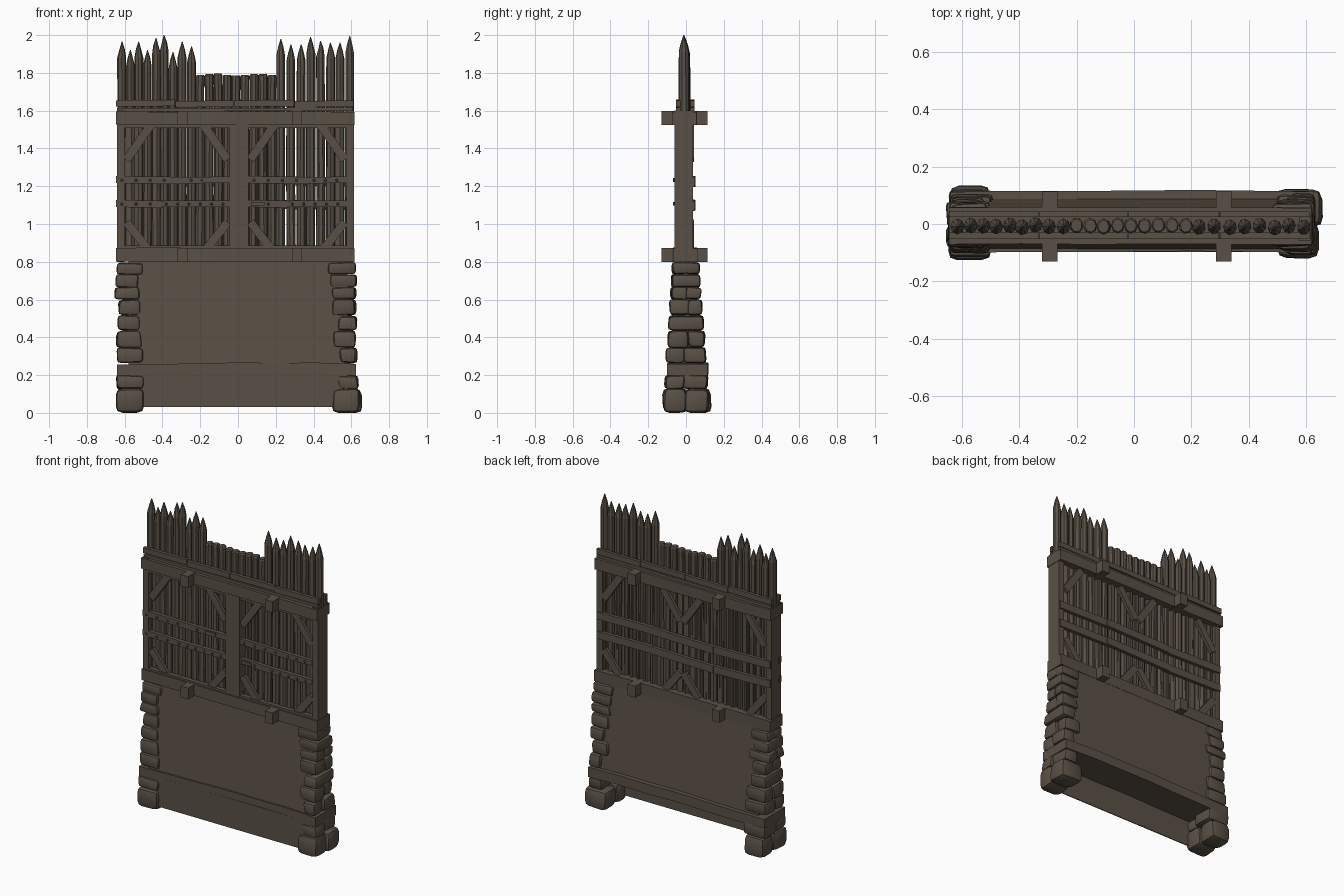
import bpy, bmesh, math, random
from mathutils import Vector

if "Cube" in bpy.data.objects:
    bpy.data.objects.remove(bpy.data.objects["Cube"])

random.seed(4)
R = random.uniform


def material(name, rgb):
    m = bpy.data.materials.new(name)
    m.diffuse_color = (*rgb, 1)
    m.use_nodes = True
    m.node_tree.nodes["Principled BSDF"].inputs["Base Color"].default_value = m.diffuse_color
    return m


BROWN = material("weathered brown", (0.102, 0.081, 0.061))


def finish(name, bm, smooth=None):
    bmesh.ops.recalc_face_normals(bm, faces=bm.faces)
    me = bpy.data.meshes.new(name)
    bm.to_mesh(me)
    bm.free()
    me.materials.append(BROWN)
    if smooth:
        me.shade_smooth()
        me.set_sharp_from_angle(angle=math.radians(smooth))
    ob = bpy.data.objects.new(name, me)
    bpy.context.collection.objects.link(ob)
    return ob


def skin(bm, rings):
    """Join rings of equal length and close both ends."""
    n = len(rings[0])
    for a, b in zip(rings, rings[1:]):
        for k in range(n):
            bm.faces.new((a[k], a[(k + 1) % n], b[(k + 1) % n], b[k]))
    bm.faces.new(rings[0])
    bm.faces.new(rings[-1])


def beam(name, p0, p1, w, y0, y1, n=1, wob=0.0):
    """Plank between two x,z points, w wide in the front plane, y0..y1 deep."""
    bm = bmesh.new()
    a, b = Vector(p0), Vector(p1)
    d = (b - a).normalized()
    s = Vector((-d.y, d.x)) * w / 2
    rings = []
    for i in range(n + 1):
        c = a.lerp(b, i / n)
        oz, oy = R(-wob, wob), R(-wob, wob)
        rings.append([bm.verts.new((q.x, y + oy, q.y + oz)) for q, y in
                      ((c - s, y0), (c + s, y0), (c + s, y1), (c - s, y1))])
    skin(bm, rings)
    return finish(name, bm)


def stone(name, x0, x1, y0, y1, z0, z1):
    bm = bmesh.new()
    bmesh.ops.create_cube(bm, size=1)
    j = 0.007
    for v in bm.verts:
        v.co = ((x0 + x1) / 2 + v.co.x * (x1 - x0) + R(-j, j),
                (y0 + y1) / 2 + v.co.y * (y1 - y0) + R(-j, j),
                max(0, (z0 + z1) / 2 + v.co.z * (z1 - z0) + R(-j, j) * 0.7))
    bmesh.ops.bevel(bm, geom=bm.edges[:], offset=min(z1 - z0, x1 - x0) * 0.26,
                    segments=2, profile=0.55, affect='EDGES')
    finish(name, bm, 40)


def stake(name, x, r, z0, z1, pointed):
    bm = bmesh.new()
    n, turn, y = 8, R(0, 1), R(-0.005, 0.005) - 0.008
    zs = [(z0, r), (z0 + 0.45, r * 0.96), (z1 - 0.085, r * 0.93)]
    if pointed:
        zs += [(z1 - 0.04, r * 0.55), (z1, r * 0.08)]
    else:
        zs += [(z1 - 0.008, r * 0.95), (z1, r * 0.75)]
    rings = []
    for z, rad in zs:
        ox = R(-0.002, 0.002)
        rings.append([bm.verts.new((x + ox + rad * math.cos(turn + k * math.tau / n),
                                    y + 1.15 * rad * math.sin(turn + k * math.tau / n), z))
                      for k in range(n)])
    skin(bm, rings)
    finish(name, bm)


def nails(name, xs, z, y):
    bm = bmesh.new()
    for x in xs:
        rings = [[bm.verts.new((x + r * math.cos(k * math.tau / 6), yy,
                                z + r * math.sin(k * math.tau / 6))) for k in range(6)]
                 for r, yy in ((0.008, y + 0.004), (0.008, y - 0.003), (0.004, y - 0.006))]
        skin(bm, rings)
    finish(name, bm)


# Tapered lower wall, open at the back below the sill, with a thin front skirt
wall = beam("lower_wall", (0, 0.22), (0, 0.82), 1.16, -0.09, 0.09)
for v in wall.data.vertices:
    if v.co.z > 0.5:
        v.co.y *= 0.6
beam("front_skirt", (0, 0.03), (0, 0.22), 1.16, -0.098, -0.092)

# Corner stones: rows as bottom, top, left outer, left inner, right inner, right outer
rows = [(0.0, 0.13, -.645, -.50, .50, .645), (0.125, 0.2, -.64, -.50, .53, .635),
        (0.265, 0.345, -.64, -.50, .54, .62), (0.345, 0.435, -.645, -.51, .50, .62),
        (0.435, 0.515, -.64, -.52, .53, .63), (0.515, 0.6, -.63, -.52, .50, .62),
        (0.6, 0.665, -.65, -.52, .50, .625), (0.665, 0.735, -.645, -.53, .49, .625),
        (0.735, 0.795, -.64, -.51, .48, .62)]
for i, (z0, z1, a, b, c, d) in enumerate(rows):
    h = 0.122 - 0.07 * z0
    for side, x0, x1 in (("left", a, b), ("right", c, d)):
        if i % 3 == 1 and i > 1:
            stone(f"{side}_corner_stone", x0, x1, -h, h, z0, z1)
        else:
            m = R(-0.015, 0.015)
            back = h + (0.01 if side == "left" and i == 0 else 0)
            stone(f"{side}_corner_stone_front", x0, x1, -h, m + .004, z0, z1)
            stone(f"{side}_corner_stone_back", x0 + R(-.005, .005), x1 + R(-.015, .015),
                  m - .004, back, z0, z1)

# Heavy horizontal timbers
beam("low_sill", (-0.64, 0.23), (0.625, 0.23), 0.062, -0.1, 0.113, 6, 0.006)
beam("middle_sill", (-0.645, 0.837), (0.618, 0.837), 0.072, -0.07, 0.058, 5, 0.002)
beam("top_beam", (-0.645, 1.56), (0.618, 1.56), 0.07, -0.07, 0.058, 5, 0.002)
for y0, y1, side in ((-0.052, -0.03, "front"), (0.024, 0.044, "back")):
    for x0, x1, z in ((-0.645, -0.33, 1.638), (-0.33, -0.02, 1.634),
                      (-0.02, 0.3, 1.637), (0.3, 0.615, 1.634)):
        beam(f"palisade_rail_{side}", (x0, z), (x1 - 0.003, z + 0.003), 0.034, y0, y1)
    beam(f"palisade_ledge_{side}", (-0.64, 1.605), (0.61, 1.607), 0.018, y0, y1)

# Square joist ends sticking out front and back
for x in (-0.293, 0.312):
    for z in (0.837, 1.56):
        beam("joist", (x - 0.027, z), (x + 0.027, z), 0.074, -0.13, 0.113)

# Palisade: long pointed stakes at the sides, short blunt ones in the gap
left = zip((-.615, -.57, -.525, -.48, -.433, -.39, -.343, -.295, -.247),
           (1.965, 1.92, 1.965, 1.92, 1.985, 2.0, 1.91, 1.965, 1.94))
right = zip((.225, .28, .335, .385, .438, .49, .54, .59),
            (1.98, 1.95, 1.95, 1.99, 1.97, 1.96, 1.96, 1.995))
for x, top in list(left) + list(right):
    stake("pointed_stake", x, 0.0255, 0.83, top, True)
for i in range(9):
    stake("blunt_stake", -0.2 + i * 0.0475, 0.0255, 0.83, 1.79 + R(-.006, .006), False)
# Slim battens that break up the stake wall
for i in range(25):
    x = -0.59 + i * 0.0485 + R(-.004, .004)
    for y in (-0.028, 0.012):
        beam("slim_batten", (x, 0.85), (x + R(-.004, .004), 1.54), 0.014, y, y + 0.01)

# Posts
beam("left_post", (-0.62, 0.8), (-0.62, 1.6), 0.04, -0.06, 0.037)
beam("right_post", (0.595, 0.8), (0.595, 1.6), 0.04, -0.06, 0.037)
beam("centre_post", (0.005, 0.87), (0.005, 1.53), 0.1, -0.062, -0.02)
beam("front_head_strip", (-0.6, 1.517), (0.58, 1.517), 0.02, -0.06, -0.03)
beam("front_foot_strip", (-0.6, 0.878), (0.58, 0.878), 0.016, -0.06, -0.03)

# Corner braces of both panels, front and back
for y0, y1, gap in ((-0.054, -0.034, 0.05), (0.022, 0.042, 0.0)):
    for x0, x1 in ((-0.6, 0.005 - gap), (0.005 + gap, 0.575)):
        for xc, s in ((x0, 1), (x1, -1)):
            beam("top_brace", (xc + s * 0.01, 1.34), (xc + s * 0.135, 1.52), 0.045, y0, y1)
            beam("bottom_brace", (xc + s * 0.01, 1.01), (xc + s * 0.12, 0.87), 0.045, y0, y1)

# Front straps with nails and small latch plates
for x0, x1 in ((-0.645, -0.045), (0.055, 0.575)):
    for z in (1.232, 1.106):
        m = x0 + (x1 - x0) * (0.62 if z > 1.2 else 0.4)
        beam("strap", (x0, z + 0.003), (m, z - 0.002), 0.038, -0.058, -0.035)
        beam("strap", (m, z), (x1, z + 0.002), 0.034, -0.062, -0.036)
        nails("strap_nails_outer", [x0 + 0.03 + i * 0.075 for i in range(int((m - x0) / 0.075))],
              z, -0.058)
        nails("strap_nails_inner", [m + 0.025 + i * 0.06 for i in range(int((x1 - m) / 0.06))],
              z, -0.062)
for x, z in ((-0.15, 1.233), (0.105, 1.107)):
    beam("latch_plate", (x - 0.035, z), (x + 0.035, z), 0.02, -0.068, -0.06)

# Back rails, overlapping planks
for z in (1.225, 1.1):
    for x0, x1, y, dz in ((-0.635, -0.2, 0.024, 0.006), (-0.23, 0.25, 0.029, -0.004),
                          (0.21, 0.61, 0.024, 0.004)):
        beam("back_rail", (x0, z + dz), (x1, z - dz), 0.048, y, y + 0.022)
